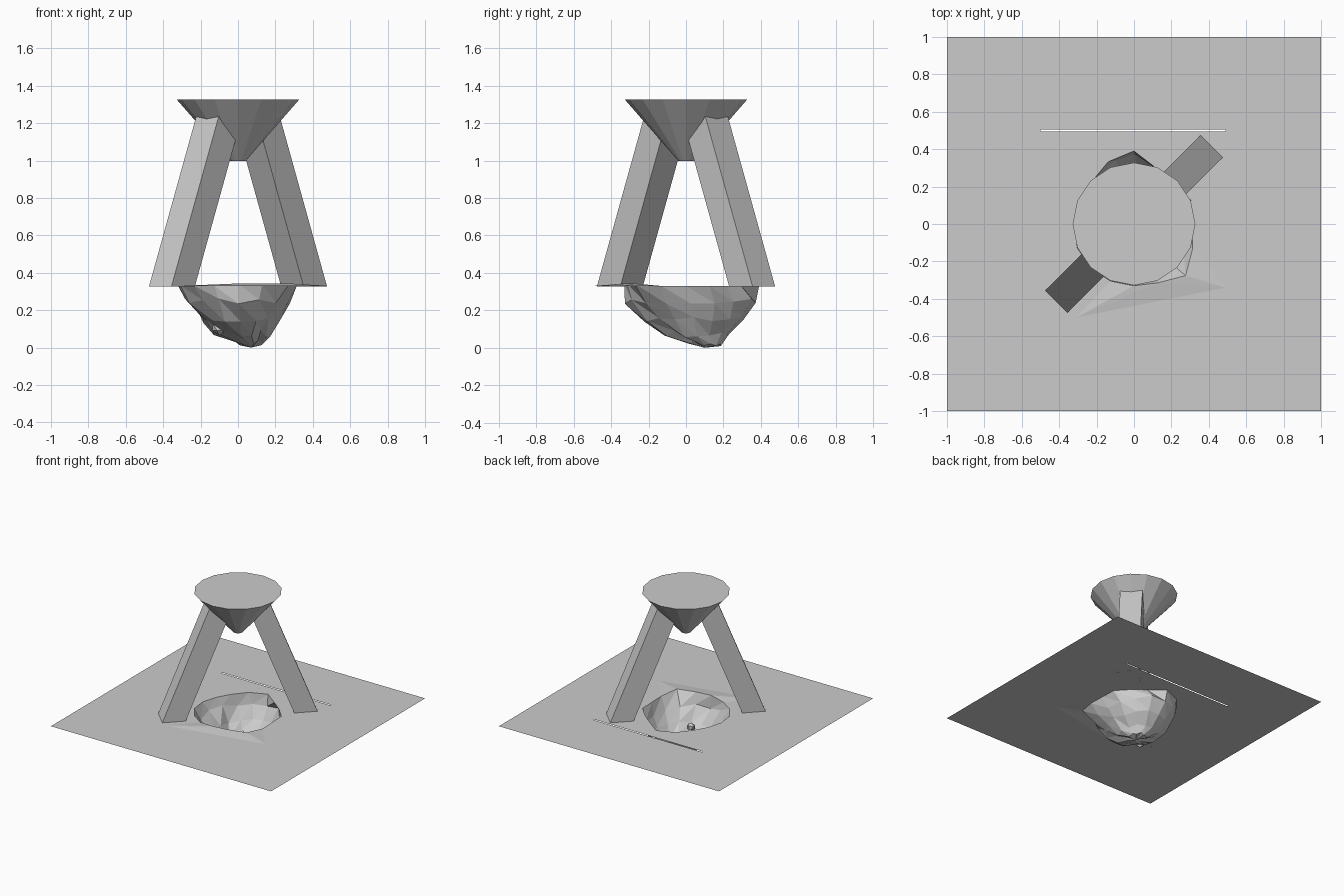
import bpy, bmesh, math, random
from mathutils import Vector

if "Cube" in bpy.data.objects:
    bpy.data.objects.remove(bpy.data.objects["Cube"])

random.seed(4)
GROUND = 0.33
SIDES = 16


def add_object(name, bm):
    bmesh.ops.remove_doubles(bm, verts=bm.verts, dist=0.0005)
    bmesh.ops.recalc_face_normals(bm, faces=bm.faces)
    mesh = bpy.data.meshes.new(name)
    bm.to_mesh(mesh)
    bm.free()
    ob = bpy.data.objects.new(name, mesh)
    bpy.context.collection.objects.link(ob)
    return ob


def add_loop(bm, pts):
    vs = [bm.verts.new(p) for p in pts]
    return [bm.edges.new((vs[i], vs[(i + 1) % len(vs)])) for i in range(len(vs))]


# Crater rim, counter-clockwise from +x
radii = [0.31, 0.33, 0.31, 0.32, 0.39, 0.36, 0.32, 0.31,
         0.32, 0.33, 0.33, 0.33, 0.33, 0.34, 0.39, 0.34]
rim = [Vector((r * math.cos(i * math.tau / SIDES), r * math.sin(i * math.tau / SIDES), GROUND))
       for i, r in enumerate(radii)]
lip_ids = range(11, 16)
raised = [v.copy() for v in rim]
for i in (12, 13, 14):
    raised[i].z += 0.013

# Ground sheet with crater opening and a thin crack behind it
lip_a = Vector((-0.31, -0.50, GROUND))
lip_b = Vector((0.49, -0.34, GROUND))
bm = bmesh.new()
edges = add_loop(bm, [(-1, -1, GROUND), (1, -1, GROUND), (1, 1, GROUND), (-1, 1, GROUND)])
edges += add_loop(bm, rim[:12] + [lip_a, lip_b, rim[15]])
edges += add_loop(bm, [(-0.5, 0.495, GROUND), (0.49, 0.495, GROUND),
                       (0.49, 0.505, GROUND), (-0.5, 0.505, GROUND)])
bmesh.ops.triangle_fill(bm, use_beauty=True, use_dissolve=False, edges=edges,
                        normal=(0, 0, 1))
add_object("ground_sheet", bm)

# Raised lip at the front of the crater
bm = bmesh.new()
for tri in [(raised[11], lip_a, raised[12]), (raised[12], lip_a, raised[13]),
            (lip_a, lip_b, raised[13]), (raised[13], lip_b, raised[14]),
            (raised[14], lip_b, raised[15])]:
    bm.faces.new([bm.verts.new(p) for p in tri])
add_object("crater_lip", bm)

# Crater bowl: shrinking uneven rings (z, x min, x max, y min, y max)
levels = [(0.25, -0.28, 0.29, -0.32, 0.37),
          (0.15, -0.20, 0.23, -0.23, 0.31),
          (0.075, -0.14, 0.17, -0.12, 0.24),
          (0.025, -0.01, 0.13, 0.01, 0.19)]
bm = bmesh.new()
rings = [[bm.verts.new(p) for p in raised]]
for z, x0, x1, y0, y1 in levels:
    ring = []
    for i in range(SIDES):
        a = i * math.tau / SIDES
        k = random.uniform(0.93, 1.03)
        ring.append(bm.verts.new(((x0 + x1) / 2 + k * (x1 - x0) / 2 * math.cos(a),
                                  (y0 + y1) / 2 + k * (y1 - y0) / 2 * math.sin(a),
                                  z + random.uniform(-0.018, 0.018))))
    rings.append(ring)
tip = bm.verts.new((0.07, 0.1, 0))
for upper, lower in zip(rings, rings[1:]):
    for i in range(SIDES):
        j = (i + 1) % SIDES
        bm.faces.new((upper[i], lower[i], lower[j]))
        bm.faces.new((upper[i], lower[j], upper[j]))
for i in range(SIDES):
    bm.faces.new((rings[-1][i], tip, rings[-1][(i + 1) % SIDES]))
add_object("crater_bowl", bm)

# Loose rubble in the bowl
for n, (x, y, z, s) in enumerate([(0.05, -0.15, 0.14, 0.035), (-0.1, -0.05, 0.11, 0.04),
                                  (0.1, 0.12, 0.07, 0.04)]):
    bm = bmesh.new()
    bmesh.ops.create_icosphere(bm, subdivisions=1, radius=s)
    for v in bm.verts:
        v.co = v.co * random.uniform(0.7, 1.2) + Vector((x, y, z))
    add_object(f"rubble_{n + 1}", bm)


# Leaning square posts on the diagonal
def leaning_post(name, sign):
    out = Vector((1, 1, 0)).normalized() * sign
    side = Vector((-out.y, out.x, 0))
    bm = bmesh.new()
    ends = []
    for z in (0.328, 1.27):
        c = out * (0.4985 - 0.393 * (z - GROUND)) + Vector((0, 0, z))
        ends.append([bm.verts.new(c + out * 0.0885 * u + side * 0.085 * w)
                     for u, w in ((1, 1), (-1, 1), (-1, -1), (1, -1))])
    low, high = ends
    bm.faces.new(low)
    bm.faces.new(high)
    for i in range(4):
        j = (i + 1) % 4
        bm.faces.new((low[i], low[j], high[j], high[i]))
    add_object(name, bm)


leaning_post("back_right_post", 1)
leaning_post("front_left_post", -1)

# Inverted cone held between the posts
bm = bmesh.new()
bmesh.ops.create_cone(bm, cap_ends=True, segments=SIDES, radius1=0.04, radius2=0.328, depth=0.33)
bmesh.ops.translate(bm, verts=bm.verts, vec=(0, 0, 1.162))
add_object("hanging_cone", bm)
